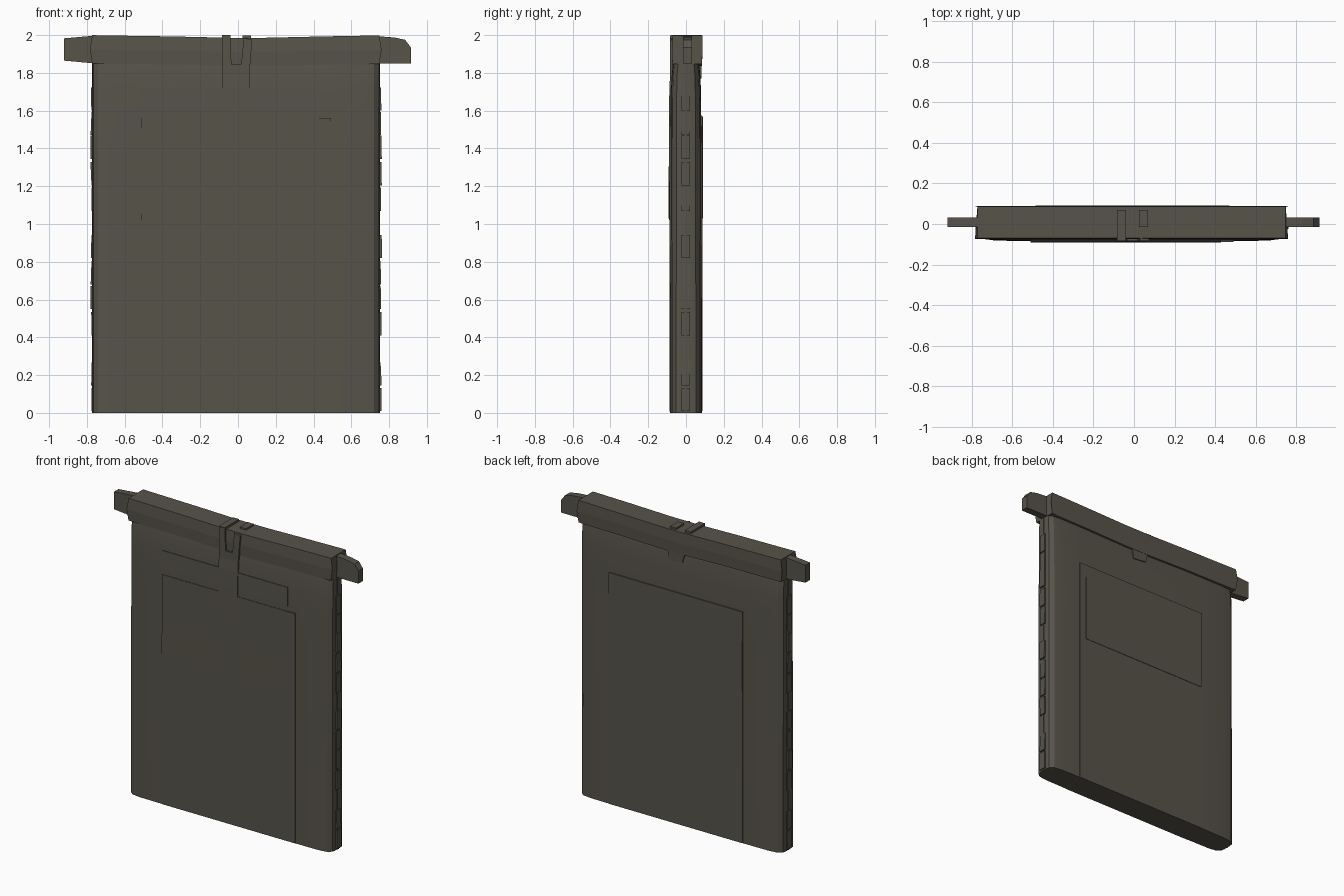
import bpy, bmesh, math, random

if "Cube" in bpy.data.objects:
    bpy.data.objects.remove(bpy.data.objects["Cube"])

random.seed(4)
mat = bpy.data.materials.new("dark olive grey")
mat.diffuse_color = (0.095, 0.087, 0.068, 1)
mat.use_nodes = True
mat.node_tree.nodes["Principled BSDF"].inputs["Base Color"].default_value = mat.diffuse_color


def finish(name, bm):
    bmesh.ops.recalc_face_normals(bm, faces=bm.faces)
    me = bpy.data.meshes.new(name)
    bm.to_mesh(me)
    bm.free()
    me.materials.append(mat)
    ob = bpy.data.objects.new(name, me)
    bpy.context.collection.objects.link(ob)
    return ob


def loft(name, rings):
    """Skin a list of equal-length closed rings and cap both ends."""
    bm = bmesh.new()
    vs = [[bm.verts.new(p) for p in r] for r in rings]
    n = len(rings[0])
    for a, b in zip(vs, vs[1:]):
        for i in range(n):
            j = (i + 1) % n
            bm.faces.new((a[i], a[j], b[j], b[i]))
    bm.faces.new(vs[0])
    bm.faces.new(vs[-1])
    return finish(name, bm)


def box(name, x0, x1, y0, y1, z0, z1):
    return loft(name, [[(x0, y0, z), (x1, y0, z), (x1, y1, z), (x0, y1, z)] for z in (z0, z1)])


def prism(name, pts, y0, y1):
    return loft(name, [[(x, y, z) for x, z in pts] for y in (y0, y1)])


# Thickness of the slab changes with height
LEVELS = [(0, 1.0), (0.5, 1.0), (1.0, 0.98), (1.4, 0.97), (1.6, 0.96), (1.72, 0.94), (1.8, 0.89), (1.86, 0.8)]


def scale_at(z):
    for (a, s), (b, t) in zip(LEVELS, LEVELS[1:]):
        if z <= b:
            return s + (t - s) * (z - a) / (b - a)
    return LEVELS[-1][1]


# Main slab with softened vertical edges
half = [(-0.77, 0.03), (-0.766, 0.052), (-0.74, 0.074), (-0.68, 0.082), (-0.5, 0.084),
        (0.5, 0.084), (0.66, 0.082), (0.72, 0.074), (0.746, 0.052), (0.75, 0.03)]
section = [(x, -y) for x, y in half] + [(x, y) for x, y in reversed(half)]
loft("main_slab", [[(x, y * s, z) for x, y in section] for z, s in LEVELS])


def panel(name, side, x0, x1, z0, z1, t_bottom, t_top):
    """Thin sheet that follows the slab face; its thickness varies with height."""
    zs = [z0] + [z for z, _ in LEVELS if z0 < z < z1] + [z1]
    rings = []
    for z in zs:
        t = t_bottom + (t_top - t_bottom) * (z - z0) / (z1 - z0)
        y = 0.084 * scale_at(z) + t
        rings.append([(x0, side * 0.05, z), (x1, side * 0.05, z), (x1, side * y, z), (x0, side * y, z)])
    loft(name, rings)


# Overlapping front and back sheets
panel("front_lower_panel", -1, -0.51, 0.49, 0.0, 1.56, 0.002, 0.008)
panel("front_upper_panel", -1, -0.51, 0.43, 1.02, 1.72, 0.008, 0.004)
panel("back_lower_panel", 1, -0.485, 0.52, 0.0, 1.57, 0.002, 0.007)
panel("back_upper_panel", 1, -0.485, 0.47, 1.03, 1.57, 0.008, 0.008)

# Long front strap, forked where it passes over the beam
panel("front_strap", -1, -0.085, 0.06, 1.03, 1.8, 0.010, 0.009)
prism("strap_fork", [(-0.085, 1.79), (0.06, 1.79), (0.075, 1.975), (0.03, 1.985), (0.017, 1.845),
                     (-0.035, 1.845), (-0.04, 1.995), (-0.085, 1.995)], -0.084, -0.05)
box("left_strap_over_beam", -0.085, -0.04, -0.083, 0.07, 1.93, 2.0)
box("right_strap_over_beam", 0.025, 0.07, -0.015, 0.07, 1.93, 1.997)
prism("back_tab", [(-0.03, 1.78), (0.07, 1.77), (0.085, 1.86), (-0.05, 1.86)], 0.05, 0.082)

# Sagging top beam with slightly bulged ends
beam = []
for x, top, low, bulge in [(-0.772, 2.0, 1.85, -0.012), (-0.74, 1.999, 1.848, 0), (-0.35, 1.993, 1.845, 0),
                           (-0.05, 1.986, 1.836, 0), (0.15, 1.986, 1.836, 0), (0.45, 1.993, 1.843, 0),
                           (0.72, 1.998, 1.846, 0), (0.748, 1.998, 1.848, 0.012)]:
    mid = (top + low) / 2
    beam.append([(x, -0.072, low), (x + bulge, -0.075, mid), (x, -0.07, top),
                 (x, 0.086, top), (x + bulge, 0.088, mid), (x, 0.084, low)])
loft("top_beam", beam)

# Beam end tenons
prism("left_tenon", [(-0.92, 1.865), (-0.76, 1.85), (-0.76, 1.997), (-0.92, 1.983)], -0.016, 0.033)
prism("right_tenon", [(0.73, 1.85), (0.915, 1.85), (0.915, 1.935), (0.885, 1.975), (0.83, 1.987), (0.73, 1.995)],
      -0.016, 0.033)

# Stitched lacing down both narrow edges
starts = [0.01, 0.145, 0.41, 0.55, 0.68, 0.82, 1.07, 1.205, 1.345, 1.47, 1.6]
for side, edge in (("left", -0.77), ("right", 0.75)):
    d = 1 if edge > 0 else -1
    box(side + "_edge_cord", edge - d * 0.02, edge + d * 0.003, -0.008, 0.006, 0.0, 1.85)
    for z in starts:
        h = 0.123
        a, b = (random.uniform(0.004, 0.012) for _ in range(2))
        loft(side + "_edge_stitch", [[(edge - d * 0.02, -0.025, zz), (edge + d * o, -0.025, zz),
                                      (edge + d * o, 0.022, zz), (edge - d * 0.02, 0.022, zz)]
                                     for zz, o in ((z, a), (z + h, b))])

# Smooth only the softened slab
for ob in bpy.data.objects:
    ob.select_set(ob.name == "main_slab")
bpy.context.view_layer.objects.active = bpy.data.objects["main_slab"]
bpy.ops.object.shade_smooth_by_angle(angle=math.radians(25))
